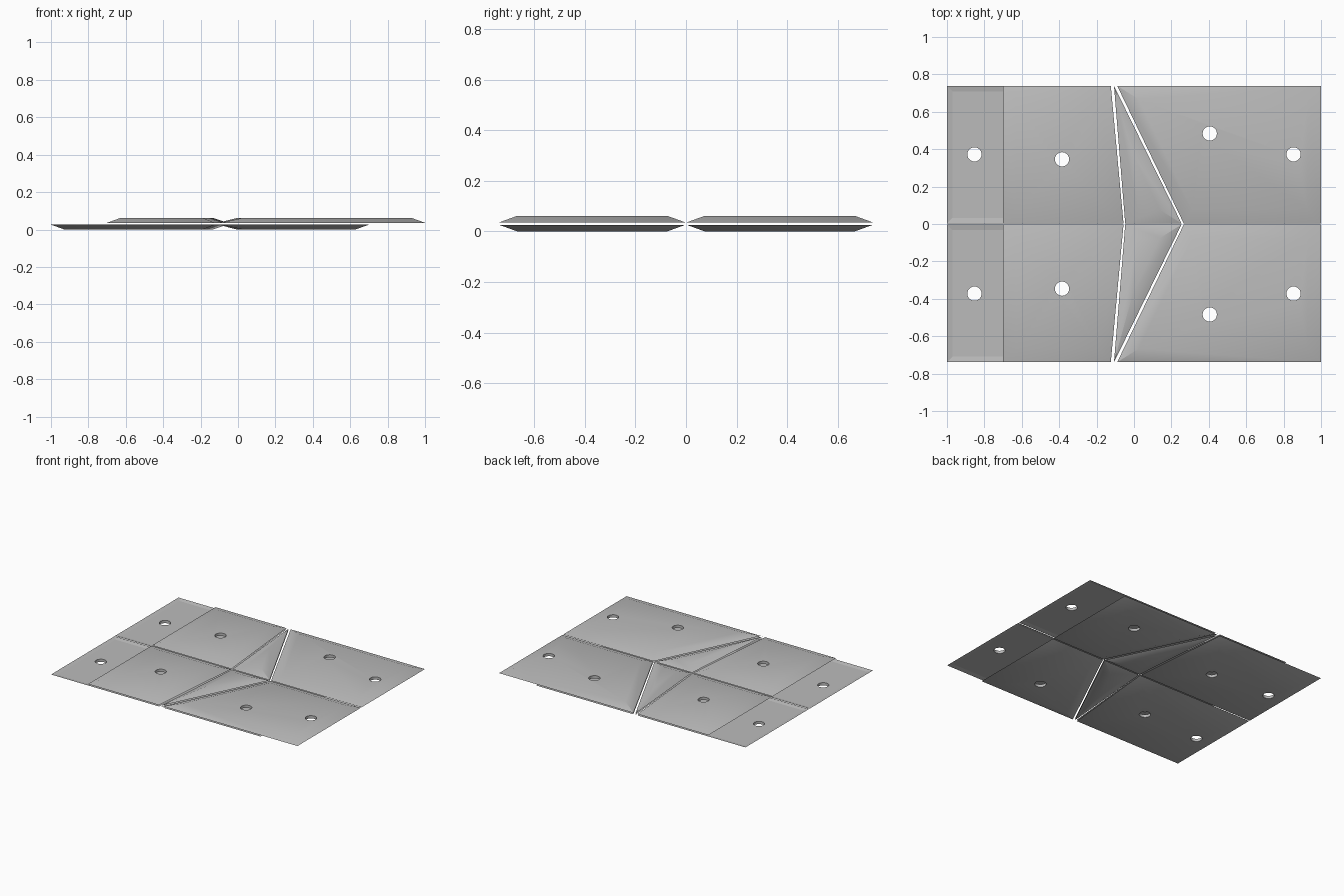
import bpy
import bmesh
import math
from mathutils import Vector

cube = bpy.data.objects.get("Cube")
if cube:
    bpy.data.objects.remove(cube, do_unlink=True)

THICK, CHAMFER = 0.026, 0.072      # panel height and width of its sloped border
DISH, RIM = 0.006, 0.03            # shallow dish on the mating side
LOWER_Z, UPPER_Z = 0.026, 0.036    # mating planes of the two layers
Y0, Y1 = 0.003, 0.739
HOLE_R = 0.038

grey = bpy.data.materials.new("light_grey")
grey.use_nodes = True
grey.diffuse_color = (0.5, 0.5, 0.5, 1)
grey.node_tree.nodes["Principled BSDF"].inputs["Base Color"].default_value = (0.5, 0.5, 0.5, 1)


def inset(points, dist):
    """Mitred inset of a convex counter-clockwise outline."""
    result = []
    for i, p in enumerate(points):
        a = (p - points[i - 1]).normalized()
        b = (points[(i + 1) % len(points)] - p).normalized()
        na, nb = Vector((-a.y, a.x)), Vector((-b.y, b.x))
        result.append(p + (na + nb) * dist / (1 + na.dot(nb)))
    return result


def hole_cutter(x, y):
    bpy.ops.mesh.primitive_cylinder_add(vertices=32, radius=HOLE_R, depth=0.5, location=(x, y, 0))
    return bpy.context.object


def panel(name, outline, side, base, up, holes):
    """Panel with sloped borders outside, a dish inside, and drilled holes."""
    pts = [Vector(p) for p in outline]
    bm = bmesh.new()

    def ring(points, height):
        return [bm.verts.new((p.x, p.y * side, base + up * height)) for p in points]

    edge = ring(pts, 0)
    for loop in (ring(inset(pts, CHAMFER), THICK), ring(inset(pts, RIM), DISH)):
        bm.faces.new(loop)
        for i in range(len(pts)):
            j = (i + 1) % len(pts)
            bm.faces.new((edge[i], edge[j], loop[j], loop[i]))
    bmesh.ops.recalc_face_normals(bm, faces=bm.faces)
    mesh = bpy.data.meshes.new(name)
    bm.to_mesh(mesh)
    bm.free()
    mesh.materials.append(grey)
    obj = bpy.data.objects.new(name, mesh)
    bpy.context.collection.objects.link(obj)

    # Drill the holes
    for x, y in holes:
        cutter = hole_cutter(x, y * side)
        mod = obj.modifiers.new("hole", "BOOLEAN")
        mod.operation, mod.solver, mod.object = "DIFFERENCE", "EXACT", cutter
        bpy.context.view_layer.objects.active = obj
        bpy.ops.object.modifier_apply(modifier=mod.name)
        bpy.data.objects.remove(cutter, do_unlink=True)

    # Soft outer borders, crisp dish and rims
    bm = bmesh.new()
    bm.from_mesh(obj.data)
    for face in bm.faces:
        face.smooth = face.normal.z * up > -0.3
        face.material_index = 0
    for e in bm.edges:
        e.smooth = e.calc_face_angle(0) < math.radians(30)
    bm.to_mesh(obj.data)
    bm.free()


# Outer, centre and far holes shared by the layers
end_hole, near_hole, far_hole = 0.853, (-0.385, 0.346), (0.405, 0.484)
end_y = 0.372

layers = (
    ("lower", LOWER_Z, -1, -1.0, 0.70, [(-end_hole, end_y), near_hole], [far_hole]),
    ("upper", UPPER_Z, 1, -0.70, 1.0, [near_hole], [far_hole, (end_hole, end_y)]),
)

for layer, base, up, x_min, x_max, left_holes, right_holes in layers:
    for half, side in (("front", -1), ("back", 1)):
        panel(f"{layer}_{half}_short_panel",
              [(x_min, Y0), (-0.056, Y0), (-0.124, Y1), (x_min, Y1)],
              side, base, up, left_holes)
        panel(f"{layer}_{half}_triangle_panel",
              [(-0.047, Y0), (0.254, Y0), (-0.107, Y1)],
              side, base, up, [])
        panel(f"{layer}_{half}_long_panel",
              [(0.266, Y0), (x_max, Y0), (x_max, Y1), (-0.09, Y1)],
              side, base, up, right_holes)
